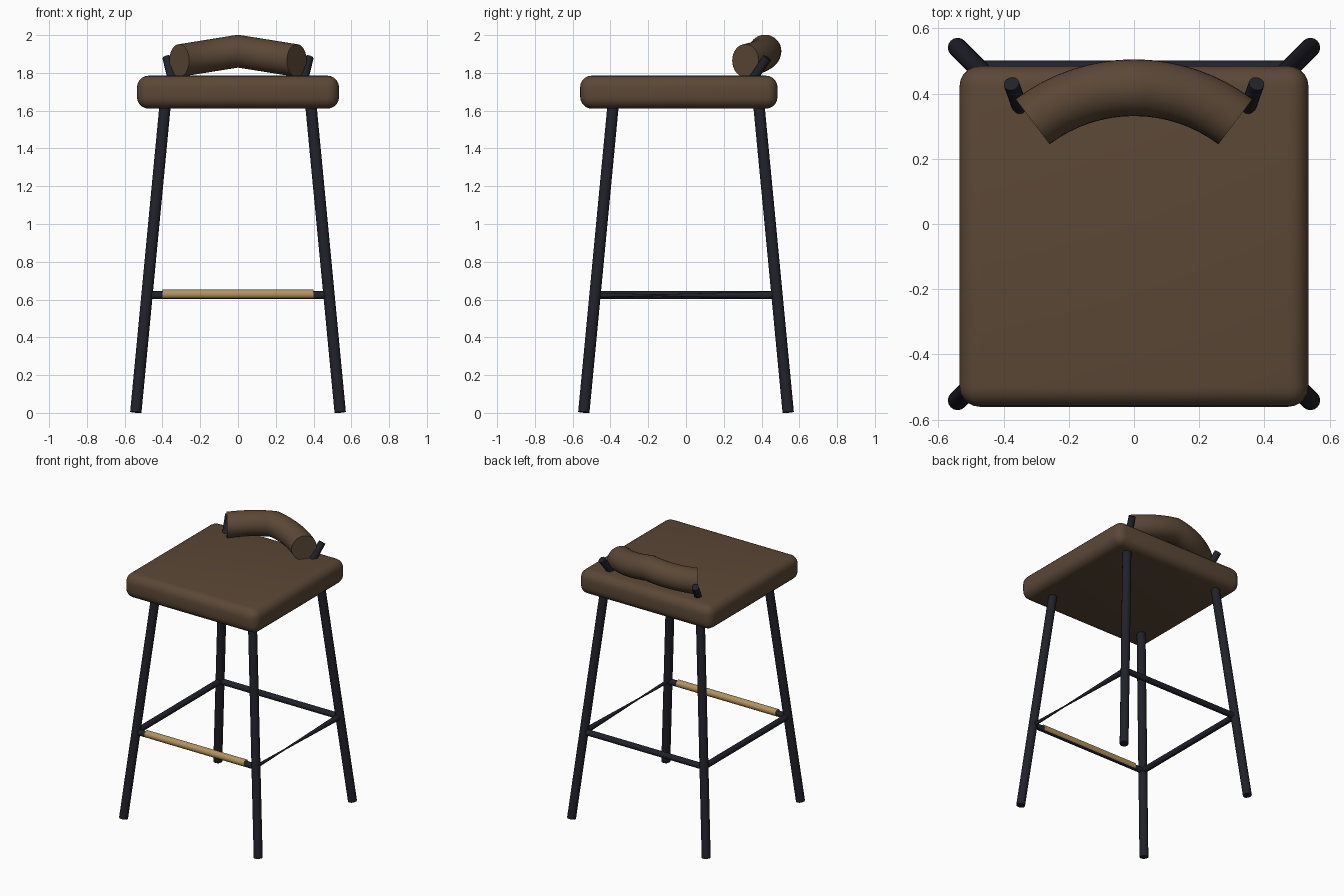
import bpy
import bmesh
from math import sin, cos, radians, pi
from mathutils import Vector

old = bpy.data.objects.get("Cube")
if old:
    bpy.data.objects.remove(old, do_unlink=True)


def make_material(name, rgb):
    mat = bpy.data.materials.new(name)
    mat.use_nodes = True
    colour = (*rgb, 1)
    mat.diffuse_color = colour
    mat.node_tree.nodes["Principled BSDF"].inputs["Base Color"].default_value = colour
    return mat


leather = make_material("brown leather", (0.105, 0.064, 0.037))
metal = make_material("dark metal", (0.015, 0.015, 0.024))
brass = make_material("brass", (0.45, 0.29, 0.11))


def add_object(name, bm, mat):
    bmesh.ops.recalc_face_normals(bm, faces=bm.faces)
    mesh = bpy.data.meshes.new(name)
    bm.to_mesh(mesh)
    bm.free()
    mesh.materials.append(mat)
    obj = bpy.data.objects.new(name, mesh)
    bpy.context.collection.objects.link(obj)
    bpy.ops.object.select_all(action='DESELECT')
    obj.select_set(True)
    bpy.context.view_layer.objects.active = obj
    bpy.ops.object.shade_smooth_by_angle(angle=radians(40))
    return obj


def tube(name, centres, radii, mat, tangents=None, sides=16):
    """Capped round tube through the given centres."""
    bm = bmesh.new()
    rings = []
    for i, c in enumerate(centres):
        axis = Vector(tangents[i]) if tangents else Vector(centres[-1]) - Vector(centres[0])
        axis.normalize()
        guide = Vector((0, 1, 0)) if abs(axis.z) > 0.7 else Vector((0, 0, 1))
        u = axis.cross(guide).normalized()
        v = axis.cross(u)
        rings.append([bm.verts.new(Vector(c) + radii[i] * (u * cos(a) + v * sin(a)))
                      for a in (2 * pi * k / sides for k in range(sides))])
    for low, high in zip(rings, rings[1:]):
        for k in range(sides):
            n = (k + 1) % sides
            bm.faces.new((low[k], low[n], high[n], high[k]))
    bm.faces.new(rings[0])
    bm.faces.new(rings[-1])
    return add_object(name, bm, mat)


def rod(name, start, end, radius, mat):
    return tube(name, [start, end], [radius, radius], mat)


# Cushioned seat with rounded edges
bm = bmesh.new()
bmesh.ops.create_cube(bm, size=1)
bmesh.ops.scale(bm, vec=(1.07, 1.045, 0.175), verts=bm.verts)
bmesh.ops.translate(bm, vec=(0, -0.038, 1.698), verts=bm.verts)
bmesh.ops.bevel(bm, geom=bm.edges[:], offset=0.062, segments=5, profile=0.5, affect='EDGES')
add_object("seat", bm, leather)

# Splayed legs and backrest posts
for side, sx in (("right", -1), ("left", 1)):
    for end, sy in (("front", -1), ("back", 1)):
        rod(f"{end}_{side}_leg", (sx * 0.541, sy * 0.541, 0.003),
            (sx * 0.383, sy * 0.383, 1.66), 0.03, metal)
    rod(f"{side}_backrest_post", (sx * 0.342, 0.336, 1.74),
        (sx * 0.376, 0.43, 1.88), 0.024, metal)

# Footrest ring, with a brass sleeve on the front bar
P, Z = 0.48, 0.623
rod("front_stretcher", (-P, -P, Z), (P, -P, Z), 0.021, metal)
rod("back_stretcher", (-P, P, Z), (P, P, Z), 0.021, metal)
rod("right_stretcher", (-P, -P, Z), (-P, P, Z), 0.021, metal)
tube("left_stretcher", [(P, -P, Z), (P, -0.15, Z), (P, P, Z)],
     [0.013, 0.005, 0.021], metal)
rod("brass_footrest", (-0.4, -P, Z + 0.005), (0.4, -P, Z + 0.005), 0.025, brass)

# Curved bolster backrest, highest at the middle
R, STEPS = 0.517, 16
centres, tangents = [], []
for i in range(STEPS + 1):
    a = radians(-37 + 74 * i / STEPS)
    x = R * sin(a)
    centres.append((x, 0.418 - R + R * cos(a), 1.915 - 0.16 * abs(x)))
    tangents.append((cos(a), -sin(a), 0))
tube("backrest", centres, [0.087] * (STEPS + 1), leather, tangents, sides=32)
